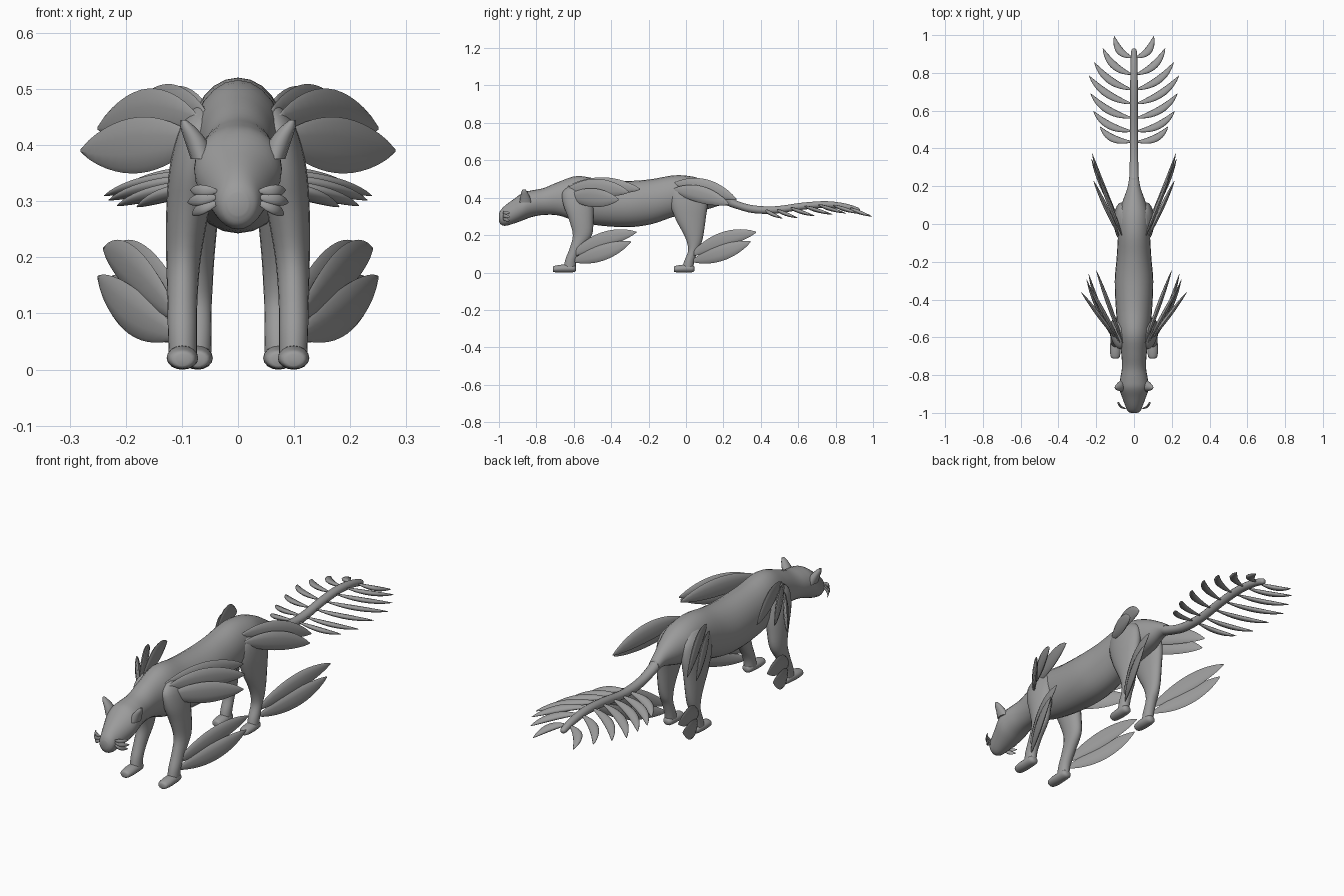
import bpy, bmesh, math
from mathutils import Vector

grey = bpy.data.materials.new("stone grey")
grey.diffuse_color = (0.33, 0.33, 0.33, 1)


def spline(rows, steps=4):
    """Smoothly interpolate rows of numbers (Catmull-Rom)."""
    out = []
    for i in range(len(rows) - 1):
        a, b = rows[max(i - 1, 0)], rows[i]
        c, d = rows[i + 1], rows[min(i + 2, len(rows) - 1)]
        for k in range(steps):
            t = k / steps
            out.append([0.5 * (2 * q + (r - p) * t + (2 * p - 5 * q + 4 * r - s) * t * t
                               + (3 * q - p - 3 * r + s) * t ** 3)
                        for p, q, r, s in zip(a, b, c, d)])
    return out + [list(rows[-1])]


def skin(name, rings, mirror=False, angle=60):
    """Skin a list of point rings into a closed smooth object."""
    bm = bmesh.new()
    loops = [[bm.verts.new(p) for p in ring] for ring in rings]
    n = len(loops[0])
    for a, b in zip(loops, loops[1:]):
        for i in range(n):
            j = (i + 1) % n
            bm.faces.new((a[i], a[j], b[j], b[i]))
    bm.faces.new(loops[0])
    bm.faces.new(loops[-1])
    bmesh.ops.recalc_face_normals(bm, faces=bm.faces)
    me = bpy.data.meshes.new(name)
    bm.to_mesh(me)
    bm.free()
    me.materials.append(grey)
    ob = bpy.data.objects.new(name, me)
    bpy.context.collection.objects.link(ob)
    bpy.ops.object.select_all(action='DESELECT')
    ob.select_set(True)
    bpy.context.view_layer.objects.active = ob
    bpy.ops.object.shade_smooth_by_angle(angle=math.radians(angle))
    if mirror:
        ob.modifiers.new("mirror", 'MIRROR').use_mirror_merge = False
    return ob


def circle(n):
    return [(math.cos(2 * math.pi * i / n), math.sin(2 * math.pi * i / n)) for i in range(n)]


def loft_y(name, rows, x=0, mirror=False, n=24):
    """Rows of (y, top z, bottom z, half width)."""
    rings = [[(x + w * c, y, (hi + lo) / 2 + (hi - lo) / 2 * s) for c, s in circle(n)]
             for y, hi, lo, w in spline(rows)]
    return skin(name, rings, mirror)


def loft_z(name, rows, n=20):
    """Rows of (z, front y, back y, centre x, half width)."""
    rings = [[(x + w * c, (a + b) / 2 + (b - a) / 2 * s, z) for c, s in circle(n)]
             for z, a, b, x, w in spline(rows)]
    return skin(name, rings, True)


def feather(name, base, tip, width, thick, bend=(0, 0, 0), up=(0, 0, 1)):
    """Lens-shaped leaf from base to tip, its broad side along up."""
    base, tip, bend = Vector(base), Vector(tip), Vector(bend)
    axis = (tip - base).normalized()
    up = Vector(up)
    up = (up - axis * up.dot(axis)).normalized()
    side = axis.cross(up)
    rings = []
    for k in range(15):
        t = k / 14
        f = max(math.sin(math.pi * t) ** 0.7 if 0 < t < 1 else 0, 0.06)
        mid = base.lerp(tip, t) + bend * 4 * t * (1 - t)
        rings.append([mid + up * (width / 2 * f * c) + side * (thick / 2 * f * s)
                      for c, s in circle(10)])
    return skin(name, rings, True, 75)


# Torso, neck and head
loft_y("body", [
    (-1.0, .315, .275, .018), (-.99, .335, .257, .034), (-.965, .36, .25, .045),
    (-.92, .393, .262, .062), (-.87, .428, .28, .078), (-.82, .44, .298, .073),
    (-.76, .452, .308, .064), (-.68, .485, .305, .068), (-.58, .516, .272, .084),
    (-.45, .497, .25, .096), (-.3, .49, .243, .102), (-.18, .50, .26, .092),
    (-.06, .52, .30, .085), (.04, .512, .32, .082), (.12, .482, .34, .06),
    (.19, .44, .36, .035), (.24, .405, .355, .026)])

# Tail stalk
loft_y("tail", [
    (.12, .465, .40, .03), (.2, .425, .365, .028), (.27, .385, .34, .024),
    (.36, .36, .317, .022), (.48, .355, .315, .021), (.62, .374, .335, .02),
    (.75, .382, .345, .02), (.85, .37, .335, .018), (.915, .35, .32, .015),
    (.93, .34, .328, .006)], n=14)

# Ears
loft_z("ear", [(.375, -.89, -.825, .064, .02), (.405, -.885, -.835, .074, .02),
               (.43, -.88, -.848, .088, .014), (.445, -.873, -.858, .097, .005)], 12)

# Front legs and paws
loft_z("front_leg", [
    (.47, -.61, -.55, .06, .015), (.43, -.66, -.51, .068, .036), (.36, -.655, -.495, .08, .042),
    (.28, -.625, -.495, .09, .038), (.2, -.605, -.503, .097, .031), (.13, -.622, -.55, .099, .027),
    (.07, -.645, -.583, .099, .026), (.02, -.655, -.59, .098, .025)])
loft_y("front_paw", [(-.712, .028, .006, .012), (-.705, .035, .002, .023), (-.675, .041, 0, .028),
                     (-.64, .043, 0, .027), (-.6, .042, .002, .024), (-.588, .03, .01, .012)],
       .099, True, 16)

# Hind legs and paws
loft_z("hind_leg", [
    (.48, -.03, .05, .05, .015), (.44, -.08, .10, .06, .036), (.37, -.085, .115, .066, .041),
    (.285, -.055, .105, .07, .036), (.2, -.01, .093, .072, .03), (.15, .008, .08, .072, .027),
    (.11, .01, .06, .072, .025), (.06, -.01, .045, .072, .025), (.02, -.02, .038, .072, .024)])
loft_y("hind_paw", [(-.065, .028, .006, .012), (-.058, .035, .002, .022), (-.025, .041, 0, .027),
                    (.01, .043, 0, .026), (.035, .04, .002, .022), (.045, .03, .01, .012)],
       .072, True, 16)

# Shoulder feathers
feather("shoulder_feather_low", (.075, -.63, .41), (.28, -.36, .39), .10, .024)
feather("shoulder_feather_mid", (.068, -.64, .445), (.25, -.305, .43), .095, .024, (0, 0, .016))
feather("shoulder_feather_top", (.055, -.64, .455), (.2, -.245, .445), .09, .024, (0, 0, .014))

# Hip feathers
feather("hip_feather_low", (.075, -.07, .445), (.215, .23, .365), .09, .024, (0, 0, .012))
feather("hip_feather_top", (.06, -.07, .475), (.195, .27, .39), .09, .024, (0, 0, .022))

# Ankle feathers
for leg, x, y in (("front", .105, -.61), ("hind", .08, .03)):
    feather(leg + "_ankle_feather_low", (x, y, .06), (.25 if y < 0 else .225, y + .315, .165),
            .085, .022, (.012, 0, -.008))
    feather(leg + "_ankle_feather_top", (x, y - .01, .09), (.24 if y < 0 else .222, y + .345, .216),
            .085, .022, (.01, 0, .02))

# Tail feathers, swept back and drooping: base y, base z, tip x, tip y
for i, (y, z, tx, ty) in enumerate([
        (.435, .335, .18, .515), (.49, .337, .215, .597), (.56, .347, .23, .69),
        (.635, .355, .238, .785), (.71, .362, .21, .855), (.79, .36, .165, .93),
        (.88, .345, .105, .995)]):
    feather(f"tail_feather_{i + 1}", (.005, y, z), (tx, ty, z - .045),
            .042, .022, (.018, -.022, .004), (-.45, .8, -.35))

# Whisker leaves
for i, (z0, z1, x1) in enumerate([(.318, .32, .085), (.308, .298, .09), (.298, .276, .082)]):
    feather(f"whisker_{i + 1}", (.034, -.975, z0), (x1, -.94, z1), .021, .009, (.006, -.012, 0))
